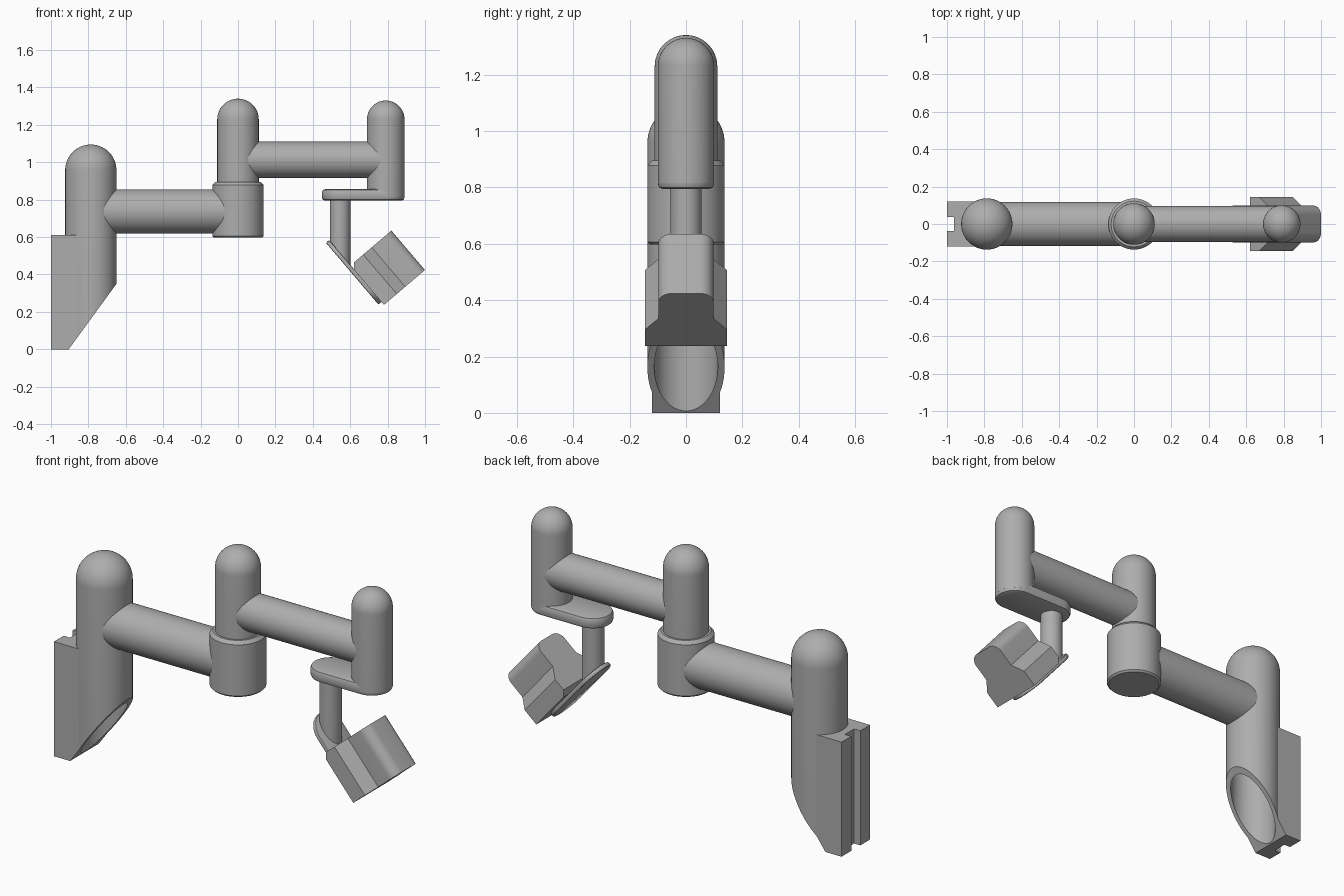
import bpy
import bmesh
from math import cos, sin, pi, radians
from mathutils import Matrix, Vector

cube = bpy.data.objects.get("Cube")
if cube:
    bpy.data.objects.remove(cube, do_unlink=True)

GREY = (0.42, 0.42, 0.42, 1.0)
metal = bpy.data.materials.new("plain grey")
metal.use_nodes = True
metal.diffuse_color = GREY
metal.node_tree.nodes["Principled BSDF"].inputs["Base Color"].default_value = GREY


def finish(name, bm, matrix=Matrix(), cuts=()):
    """Place the mesh, trim it by (point, normal) planes and make an object."""
    bm.transform(matrix)
    for point, normal in cuts:
        geom = bm.verts[:] + bm.edges[:] + bm.faces[:]
        bmesh.ops.bisect_plane(bm, geom=geom, plane_co=point, plane_no=normal, clear_outer=True)
        bmesh.ops.holes_fill(bm, edges=[e for e in bm.edges if e.is_boundary])
    bmesh.ops.recalc_face_normals(bm, faces=bm.faces[:])
    mesh = bpy.data.meshes.new(name)
    bm.to_mesh(mesh)
    bm.free()
    mesh.materials.append(metal)
    obj = bpy.data.objects.new(name, mesh)
    bpy.context.collection.objects.link(obj)
    return obj


def revolve(name, profile, matrix=Matrix(), cuts=(), steps=64):
    """Spin (radius, height) points around the local z axis."""
    bm = bmesh.new()
    verts = [bm.verts.new((r, 0, z)) for r, z in profile]
    edges = [bm.edges.new(pair) for pair in zip(verts, verts[1:])]
    bmesh.ops.spin(bm, geom=verts + edges, cent=(0, 0, 0), axis=(0, 0, 1),
                   angle=2 * pi, steps=steps)
    bmesh.ops.remove_doubles(bm, verts=bm.verts[:], dist=1e-5)
    return finish(name, bm, matrix, cuts)


def prism(name, outline, height, matrix=Matrix(), cuts=(), bevel=0):
    """Extrude a flat outline along local z, optionally rounding both rims."""
    bm = bmesh.new()
    base = bm.faces.new([bm.verts.new((x, y, 0)) for x, y in outline])
    top = bmesh.ops.extrude_face_region(bm, geom=[base])["geom"]
    bmesh.ops.translate(bm, vec=(0, 0, height),
                        verts=[v for v in top if isinstance(v, bmesh.types.BMVert)])
    if bevel:
        rims = [e for e in bm.edges if abs(e.verts[0].co.z - e.verts[1].co.z) < 1e-6]
        bmesh.ops.bevel(bm, geom=rims, offset=bevel, segments=2, profile=0.5, affect="EDGES")
    return finish(name, bm, matrix, cuts)


def arc(cx, cy, r, start, end, n=16):
    angles = [radians(start + (end - start) * i / n) for i in range(n + 1)]
    return [(cx + r * cos(a), cy + r * sin(a)) for a in angles]


def capsule(x0, x1, r):
    return arc(x1, 0, r, -90, 90) + arc(x0, 0, r, 90, 270)


def domed(r, bottom, top):
    return [(0, bottom), (r, bottom)] + arc(0, top - r, r, 0, 90)


def cylinder(r, z0, z1):
    return [(0, z0), (r, z0), (r, z1), (0, z1)]


def at(x, z=0):
    return Matrix.Translation((x, 0, z))


def frame(x_axis, y_axis, z_axis, origin=Vector()):
    m = Matrix((x_axis, y_axis, z_axis)).transposed().to_4x4()
    m.translation = origin
    return m


def subtract(target, cutter):
    mod = target.modifiers.new("bore", "BOOLEAN")
    mod.operation = "DIFFERENCE"
    mod.object = cutter
    bpy.context.view_layer.objects.active = target
    bpy.ops.object.modifier_apply(modifier=mod.name)


parts = []
SHOULDER, WRIST = -0.787, 0.79

# Hollow shoulder column and grooved wall rail, trimmed by one sloping plane
slope = [(Vector((-0.905, 0, 0)), Vector((0.35, 0, -0.255)))]
column = revolve("shoulder_column", domed(0.137, 0, 1.095), at(SHOULDER), slope)
rail_shape = [(-1, 0.12), (-1, 0.038), (-0.963, 0.038), (-0.963, -0.038),
              (-1, -0.038), (-1, -0.12), (-0.84, -0.12), (-0.84, 0.12)]
rail = prism("wall_rail", rail_shape, 0.61, cuts=slope)
bore = revolve("bore_cutter", cylinder(0.113, -0.2, 0.6), at(SHOULDER))
for part in (column, rail):
    subtract(part, bore)
bpy.data.objects.remove(bore, do_unlink=True)
parts += [column, rail]

# Horizontal arms
along_x = Matrix.Rotation(pi / 2, 4, "Y")
parts.append(revolve("lower_arm", cylinder(0.118, SHOULDER, 0), at(0, 0.737) @ along_x))
parts.append(revolve("upper_arm", cylinder(0.097, 0, WRIST), at(0, 1.013) @ along_x))

# Elbow socket and the domed columns at elbow and wrist
socket = [(0, 0.597), (0.128, 0.597), (0.137, 0.606), (0.137, 0.878),
          (0.122, 0.895), (0, 0.895)]
parts.append(revolve("elbow_socket", socket))
parts.append(revolve("elbow_column", domed(0.111, 0.85, 1.34)))
parts.append(revolve("wrist_column", domed(0.1, 0.815, 1.33), at(WRIST)))

# Rounded wrist link
parts.append(prism("wrist_link", capsule(0.549, WRIST, 0.1), 0.061, at(0, 0.795), bevel=0.016))

# Tilted head directions: down along the plate, and out of its face
tilt = radians(49.6)
down = Vector((cos(tilt), 0, -sin(tilt)))
out = Vector((sin(tilt), 0, cos(tilt)))
side = Vector((0, 1, 0))

# Post cut off inside the tilted plate
parts.append(revolve("head_post", cylinder(0.055, 0.3, 0.82), at(0.546), [(out * 0.735, -out)]))
parts.append(prism("head_plate", capsule(-0.029, 0.204, 0.1), 0.023,
                   frame(down, side, out, out * 0.727), bevel=0.007))

# Head block: wide flange, sloped shoulders and a rounded crown
half = [(0.145, 0), (0.145, 0.09), (0.098, 0.15)] + arc(0.048, 0.238, 0.05, 0, 90, 8)
head_shape = half + [(-x, y) for x, y in reversed(half)]
parts.append(prism("head_block", head_shape, 0.277,
                   frame(side, out, down, out * 0.748 + down * 0.048),
                   [(Vector((0.62, 0, 0)), Vector((-1, 0, 0)))]))

# Smooth the curved faces and keep hard edges
bpy.ops.object.select_all(action="DESELECT")
for part in parts:
    part.select_set(True)
bpy.context.view_layer.objects.active = parts[0]
bpy.ops.object.shade_smooth_by_angle(angle=radians(30))
